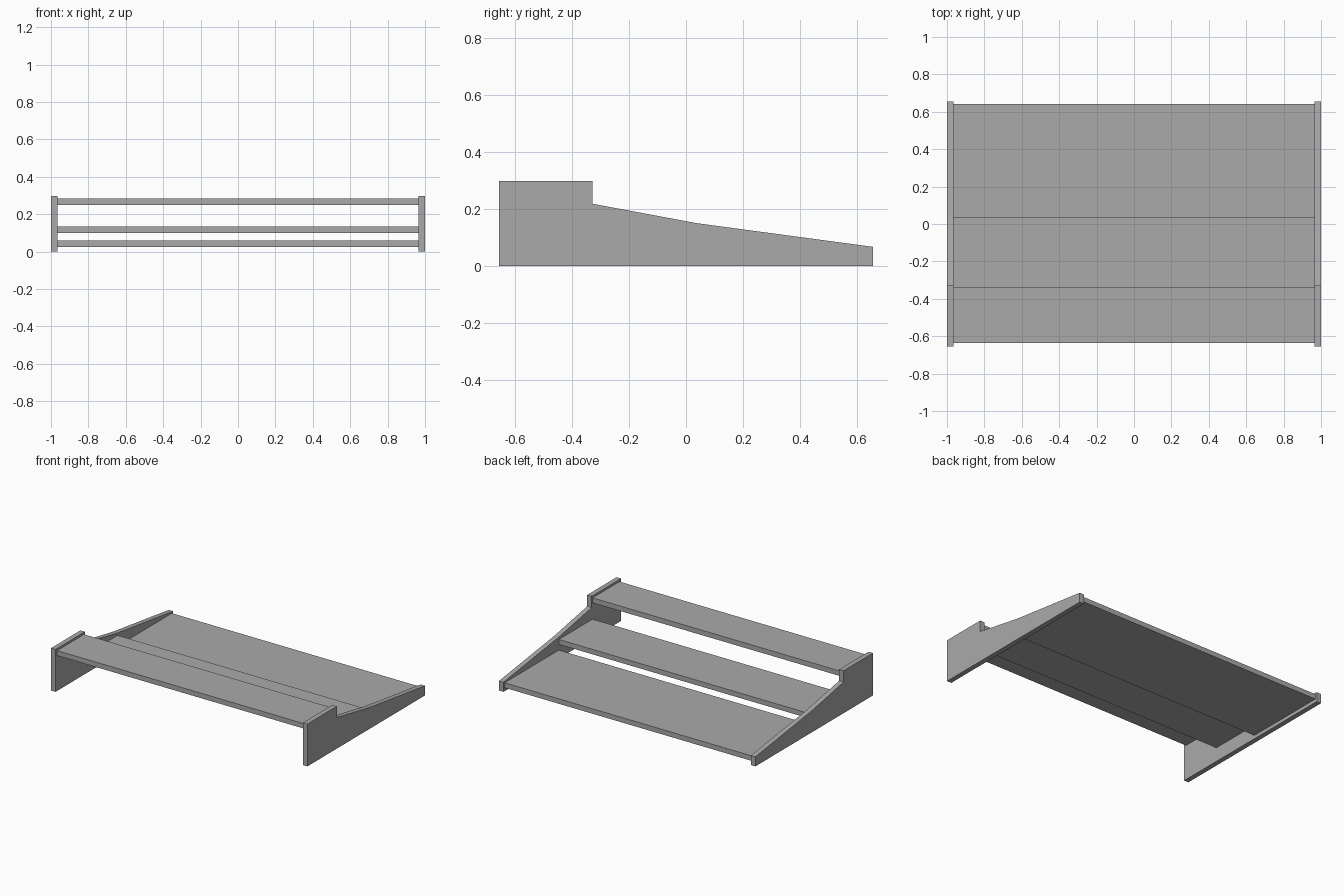
import bpy
import bmesh

if "Cube" in bpy.data.objects:
    bpy.data.objects.remove(bpy.data.objects["Cube"], do_unlink=True)

GREY = (0.4, 0.4, 0.4, 1)
grey = bpy.data.materials.new("plain grey")
grey.use_nodes = True
grey.diffuse_color = GREY
grey.node_tree.nodes["Principled BSDF"].inputs["Base Color"].default_value = GREY


def extrude_profile(name, profile, x0, x1):
    """Solid made by sweeping a closed (y, z) profile from x0 to x1."""
    bm = bmesh.new()
    face = bm.faces.new([bm.verts.new((x0, y, z)) for y, z in profile])
    swept = bmesh.ops.extrude_face_region(bm, geom=[face])
    moved = [v for v in swept["geom"] if isinstance(v, bmesh.types.BMVert)]
    bmesh.ops.translate(bm, verts=moved, vec=(x1 - x0, 0, 0))
    bmesh.ops.recalc_face_normals(bm, faces=bm.faces)
    mesh = bpy.data.meshes.new(name)
    bm.to_mesh(mesh)
    bm.free()
    mesh.materials.append(grey)
    obj = bpy.data.objects.new(name, mesh)
    bpy.context.collection.objects.link(obj)
    return obj


INNER = 0.965   # inside face of the side panels
THICK = 0.035   # shelf thickness

# Side panels: tall block at the front, sloping down to the back
side = [(-0.655, 0), (0.655, 0), (0.655, 0.068), (0.037, 0.151),
        (-0.328, 0.219), (-0.328, 0.299), (-0.655, 0.299)]
extrude_profile("left_side_panel", side, INNER, 1)
extrude_profile("right_side_panel", side, -1, -INNER)

# Three stepped shelves: name, front edge, back edge, underside height
for name, front, back, z in (("top_shelf", -0.637, -0.337, 0.249),
                             ("middle_shelf", -0.337, 0.038, 0.099),
                             ("bottom_shelf", 0.038, 0.642, 0.024)):
    board = [(front, z), (back, z), (back, z + THICK), (front, z + THICK)]
    extrude_profile(name, board, -INNER, INNER)
